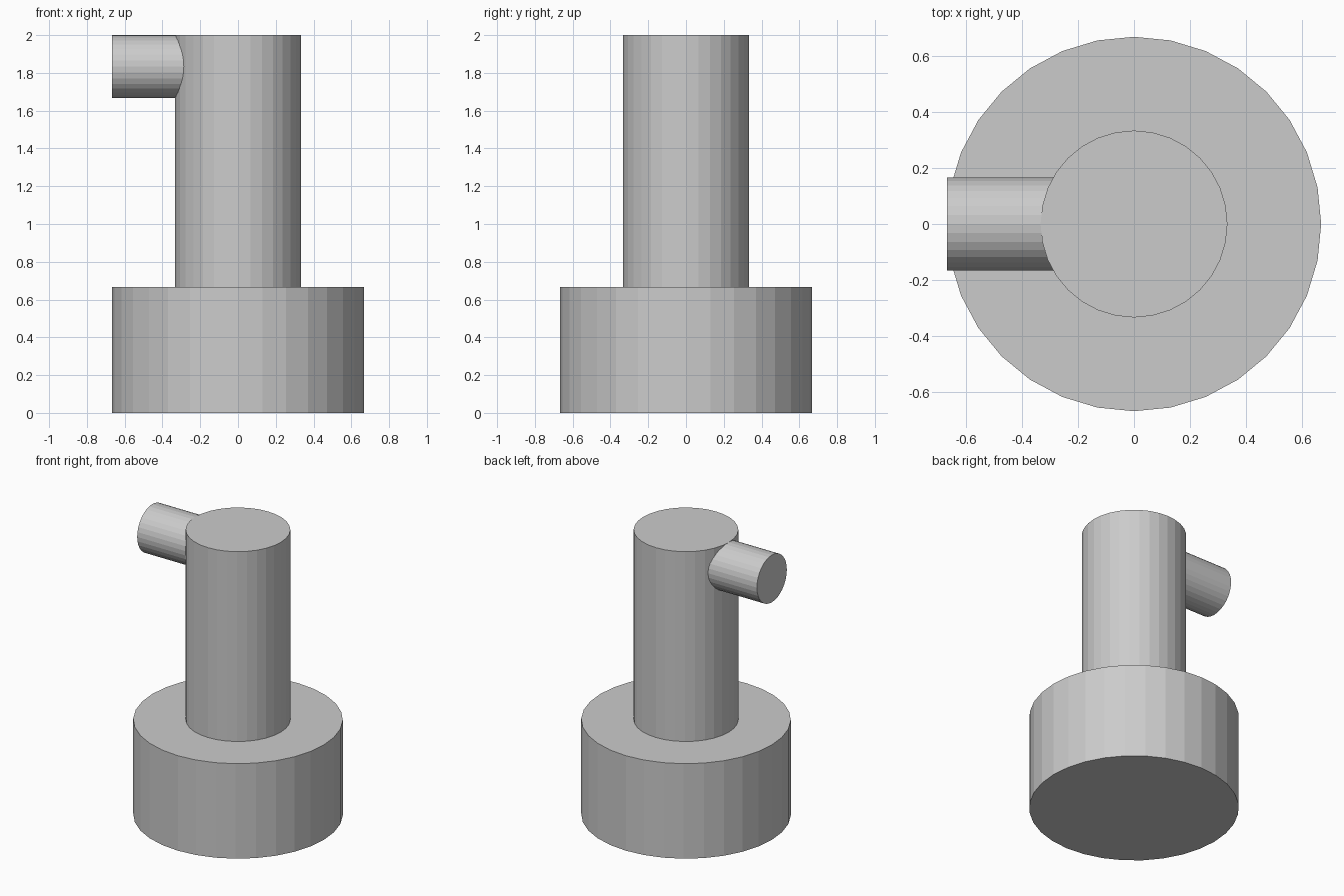
import bpy
from math import pi

if "Cube" in bpy.data.objects:
    bpy.data.objects.remove(bpy.data.objects["Cube"])


def cylinder(name, radius, depth, location, rotation=(0, 0, 0)):
    bpy.ops.mesh.primitive_cylinder_add(
        vertices=32, radius=radius, depth=depth,
        location=location, rotation=rotation)
    obj = bpy.context.object
    obj.name = name
    return obj


# Wide round base
cylinder("base", 0.667, 0.667, (0, 0, 0.3335))

# Upright column standing on the base
cylinder("column", 0.333, 1.333, (0, 0, 1.3335))

# Short horizontal spout, flush with the column top and embedded in its side
x_outer, x_inner = -0.667, -0.27
cylinder("spout", 0.166, x_inner - x_outer,
         ((x_outer + x_inner) / 2, 0, 1.834), (0, pi / 2, 0))
